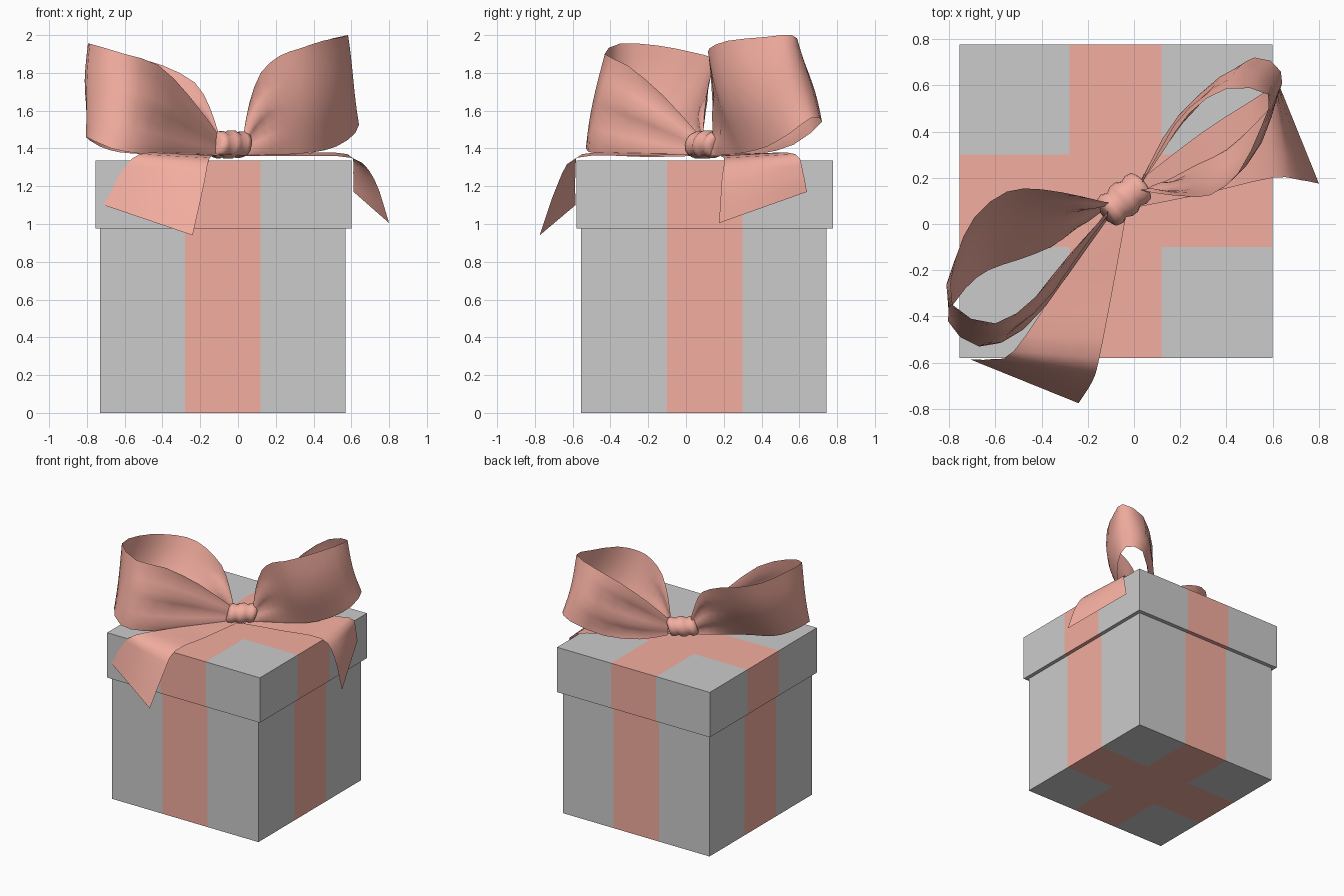
import bpy, bmesh, math
from mathutils import Vector

if "Cube" in bpy.data.objects:
    bpy.data.objects.remove(bpy.data.objects["Cube"])

pink = bpy.data.materials.new("ribbon_pink")
pink.diffuse_color = (0.9, 0.42, 0.35, 1)
pink.use_nodes = True
pink.node_tree.nodes["Principled BSDF"].inputs["Base Color"].default_value = pink.diffuse_color
grey = bpy.data.materials.new("box_grey")
grey.diffuse_color = (0.8, 0.8, 0.8, 1)
grey.use_nodes = True
grey.node_tree.nodes["Principled BSDF"].inputs["Base Color"].default_value = grey.diffuse_color
KNOT = Vector((-0.04, 0.11, 1.42))
AXIS = Vector((0.78, 0.62, 0)).normalized()
SIDE = Vector((-AXIS.y, AXIS.x, 0))


def finish(name, bm, mats, smooth=True):
    me = bpy.data.meshes.new(name)
    bm.to_mesh(me)
    bm.free()
    ob = bpy.data.objects.new(name, me)
    bpy.context.collection.objects.link(ob)
    for m in mats:
        me.materials.append(m)
    for p in me.polygons:
        p.use_smooth = smooth
    return ob


def striped_box(name, x0, x1, y0, y1, z0, z1):
    """Cube sliced along the ribbon edges; the middle strips become ribbon."""
    bm = bmesh.new()
    bmesh.ops.create_cube(bm, size=1)
    for v in bm.verts:
        v.co = (x1 if v.co.x > 0 else x0, y1 if v.co.y > 0 else y0, z1 if v.co.z > 0 else z0)
    for co, no in (((-0.28, 0, 0), (1, 0, 0)), ((0.12, 0, 0), (1, 0, 0)),
                   ((0, -0.10, 0), (0, 1, 0)), ((0, 0.30, 0), (0, 1, 0))):
        bmesh.ops.bisect_plane(bm, geom=bm.verts[:] + bm.edges[:] + bm.faces[:],
                               plane_co=co, plane_no=no)
    for f in bm.faces:
        c = f.calc_center_median()
        f.material_index = int(-0.28 < c.x < 0.12 or -0.10 < c.y < 0.30)
    finish(name, bm, [grey, pink], False)


def spline(pts, sub):
    """Catmull-Rom resampling of a few guide points."""
    p = [Vector(q) for q in pts]
    p = [2 * p[0] - p[1]] + p + [2 * p[-1] - p[-2]]
    out = []
    for i in range(1, len(p) - 2):
        a, b, c, d = p[i - 1:i + 3]
        for k in range(sub):
            t = k / sub
            out.append(0.5 * (2 * b + (c - a) * t + (2 * a - 5 * b + 4 * c - d) * t * t
                              + (3 * b - a - 3 * c + d) * t ** 3))
    return out + [p[-2]]


def ribbon(name, edge_a, edge_b, bulge=0.0, rows=8, sub=2):
    """Cloth strip between two edges, optionally puffed out with folds at the knot."""
    bm = bmesh.new()
    A, B = spline(edge_a, sub), spline(edge_b, sub)
    grid = []
    for i, (a, b) in enumerate(zip(A, B)):
        u = i / (len(A) - 1)
        row = []
        for j in range(rows + 1):
            v = j / rows
            p = a.lerp(b, v)
            if bulge:
                w = max(-1, min(1, (p - KNOT).dot(SIDE) / 0.15))
                body = math.sin(math.pi * u)
                arch = math.sin(math.pi * v)
                p += SIDE * w * bulge * body * arch
                out = AXIS if (p - KNOT).dot(AXIS) > 0 else -AXIS
                p -= out * 0.025 * arch * (1 - abs(w)) * body ** 4
                near = max(0, 1 - abs(min(u, 1 - u) - 0.13) / 0.13)
                p += SIDE * 0.018 * near * math.sin(v * math.pi * 4)
            row.append(bm.verts.new(p))
        grid.append(row)
    for r, s in zip(grid, grid[1:]):
        for j in range(rows):
            bm.faces.new((r[j], r[j + 1], s[j + 1], s[j]))
    return finish(name, bm, [pink])


# Box and lid
striped_box("box_body", -0.73, 0.57, -0.555, 0.745, 0, 0.98)
striped_box("box_lid", -0.755, 0.60, -0.58, 0.777, 0.975, 1.335)

# Bow loops: top edge, then bottom edge
ribbon("bow_loop_left",
       [(-.1, .09, 1.47), (-.15, .10, 1.62), (-.23, .12, 1.75), (-.40, .15, 1.84),
        (-.55, .14, 1.88), (-.69, .03, 1.91), (-.77, -.15, 1.945), (-.785, -.35, 1.955),
        (-.6, -.43, 1.90), (-.42, -.31, 1.84), (-.26, -.12, 1.68), (-.1, .07, 1.47)],
       [(-.1, .08, 1.37), (-.17, .04, 1.36), (-.25, -.02, 1.36), (-.36, -.10, 1.36),
        (-.5, -.155, 1.37), (-.63, -.2, 1.38), (-.73, -.28, 1.41), (-.805, -.42, 1.46),
        (-.67, -.53, 1.40), (-.50, -.46, 1.37), (-.3, -.22, 1.355), (-.1, .04, 1.36)], 0.04)
ribbon("bow_loop_right",
       [(.03, .15, 1.48), (.06, .14, 1.64), (.12, .13, 1.80), (.22, .12, 1.89),
        (.33, .125, 1.93), (.45, .22, 1.97), (.55, .42, 1.99), (.58, .56, 2.0),
        (.40, .585, 1.95), (.24, .48, 1.83), (.13, .32, 1.66), (.03, .17, 1.48)],
       [(.03, .12, 1.36), (.1, .17, 1.36), (.18, .21, 1.36), (.28, .26, 1.37),
        (.40, .32, 1.38), (.52, .43, 1.41), (.62, .55, 1.48), (.635, .66, 1.56),
        (.52, .72, 1.54), (.33, .57, 1.42), (.14, .38, 1.37), (.03, .19, 1.36)], 0.04)

# Ribbon tails draped over the lid edges
ribbon("ribbon_tail_front",
       [(-.12, .06, 1.37), (-.33, -.27, 1.375), (-.52, -.55, 1.37), (-.62, -.585, 1.27), (-.71, -.585, 1.10)],
       [(-.03, .06, 1.37), (-.09, -.27, 1.36), (-.15, -.58, 1.35), (-.18, -.68, 1.21), (-.24, -.775, 0.94)],
       rows=4, sub=3)
ribbon("ribbon_tail_right",
       [(0, .07, 1.36), (.30, .13, 1.36), (.60, .20, 1.35), (.72, .19, 1.24), (.80, .175, 1.005)],
       [(0, .17, 1.37), (.30, .40, 1.375), (.58, .58, 1.37), (.61, .62, 1.27), (.612, .64, 1.17)],
       rows=4, sub=3)

# Knot: ridged wrap turned around the bow's axis
bm = bmesh.new()
profile = [(-.11, .045), (-.10, .07), (-.07, .078), (-.045, .066), (-.02, .08), (.01, .08),
           (.035, .066), (.06, .076), (.09, .07), (.10, .045)]
N = 14
rings = []
for s, r in profile:
    rings.append([bm.verts.new(KNOT + AXIS * (s + 0.012 * math.sin(a)) + SIDE * r * math.cos(a)
                               + Vector((0, 0, r * 0.95 * math.sin(a))))
                  for a in (2 * math.pi * k / N for k in range(N))])
for r, s in zip(rings, rings[1:]):
    for k in range(N):
        bm.faces.new((r[k], r[(k + 1) % N], s[(k + 1) % N], s[k]))
for ring in (rings[0][::-1], rings[-1]):
    bm.faces.new(ring)
bmesh.ops.recalc_face_normals(bm, faces=bm.faces[:])
finish("bow_knot", bm, [pink])
